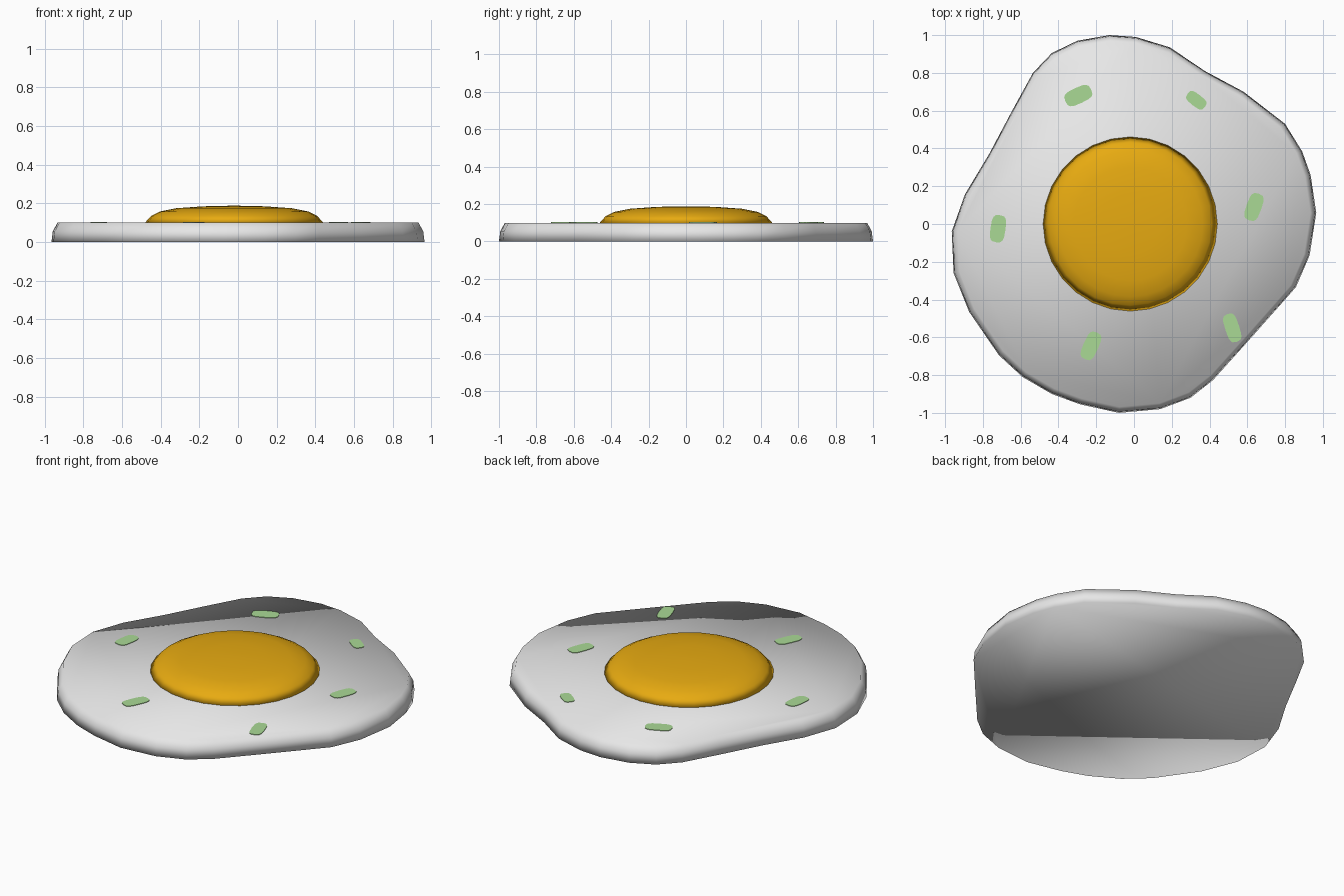
import bpy, bmesh, math

if "Cube" in bpy.data.objects:
    bpy.data.objects.remove(bpy.data.objects["Cube"])


def material(name, rgb):
    m = bpy.data.materials.new(name)
    m.diffuse_color = (*rgb, 1)
    m.use_nodes = True
    m.node_tree.nodes["Principled BSDF"].inputs["Base Color"].default_value = m.diffuse_color
    return m


WHITE = material("egg white", (0.87, 0.87, 0.87))
YELLOW = material("yolk yellow", (0.87, 0.44, 0.006))
GREEN = material("herb green", (0.40, 0.70, 0.30))


def loft(name, loops, mat, smooth=True, cap_bottom=True):
    """Skin a stack of equal-length loops and cap the ends."""
    bm = bmesh.new()
    rings = [[bm.verts.new(p) for p in loop] for loop in loops]
    n = len(rings[0])
    for a, b in zip(rings, rings[1:]):
        for i in range(n):
            j = (i + 1) % n
            bm.faces.new((a[i], a[j], b[j], b[i]))
    bm.faces.new(rings[-1])
    if cap_bottom:
        bm.faces.new(rings[0][::-1])
    for f in bm.faces:
        f.smooth = smooth
    me = bpy.data.meshes.new(name)
    bm.to_mesh(me)
    bm.free()
    me.materials.append(mat)
    ob = bpy.data.objects.new(name, me)
    bpy.context.collection.objects.link(ob)
    return ob


# Egg white: wavy outline (counter-clockwise) with a softly rounded rim
outline = [
    (-0.13, 1.0), (-0.30, 0.97), (-0.435, 0.905), (-0.535, 0.80), (-0.645, 0.60),
    (-0.767, 0.37), (-0.895, 0.157), (-0.965, -0.04), (-0.955, -0.26), (-0.873, -0.465),
    (-0.715, -0.695), (-0.59, -0.81), (-0.435, -0.90), (-0.285, -0.955), (-0.08, -1.0),
    (0.14, -0.98), (0.30, -0.92), (0.42, -0.825), (0.64, -0.58), (0.857, -0.335),
    (0.93, -0.165), (0.965, 0.06), (0.935, 0.26), (0.89, 0.385), (0.80, 0.53),
    (0.58, 0.70), (0.375, 0.81), (0.19, 0.935), (0.01, 0.99)]
rim = [(1.0, 0.0), (0.993, 0.055), (0.968, 0.1)]
loft("egg_white", [[(x * s, y * s, z) for x, y in outline] for s, z in rim], WHITE)

# Yolk: low dome resting on the white
SEG = 28
dome = [(0.463, 0.098), (0.43, 0.135), (0.385, 0.158), (0.30, 0.175), (0.16, 0.185), (0.03, 0.188)]
loft("yolk", [[(-0.02 + r * math.cos(2 * math.pi * i / SEG),
                r * math.sin(2 * math.pi * i / SEG), z) for i in range(SEG)]
              for r, z in dome], YELLOW)

# Herb flecks: thin rounded plates (x, y, length, width, angle)
flecks = [
    (-0.295, 0.68, 0.15, 0.085, 25), (0.33, 0.655, 0.115, 0.065, -38),
    (0.635, 0.09, 0.15, 0.08, 70), (0.52, -0.55, 0.155, 0.075, 108),
    (-0.228, -0.645, 0.155, 0.08, 66), (-0.72, -0.025, 0.145, 0.08, 82)]
for k, (cx, cy, ln, wd, deg) in enumerate(flecks):
    c, s = math.cos(math.radians(deg)), math.sin(math.radians(deg))
    shape = []
    for i in range(16):
        t = 2 * math.pi * i / 16
        # superellipse gives a rounded rectangle
        u = math.copysign(abs(math.cos(t)) ** 0.6, math.cos(t)) * ln / 2
        v = math.copysign(abs(math.sin(t)) ** 0.6, math.sin(t)) * wd / 2
        shape.append((cx + u * c - v * s, cy + u * s + v * c))
    loft(f"herb_fleck_{k + 1}", [[(x, y, z) for x, y in shape] for z in (0.099, 0.103)],
         GREEN, smooth=False)
